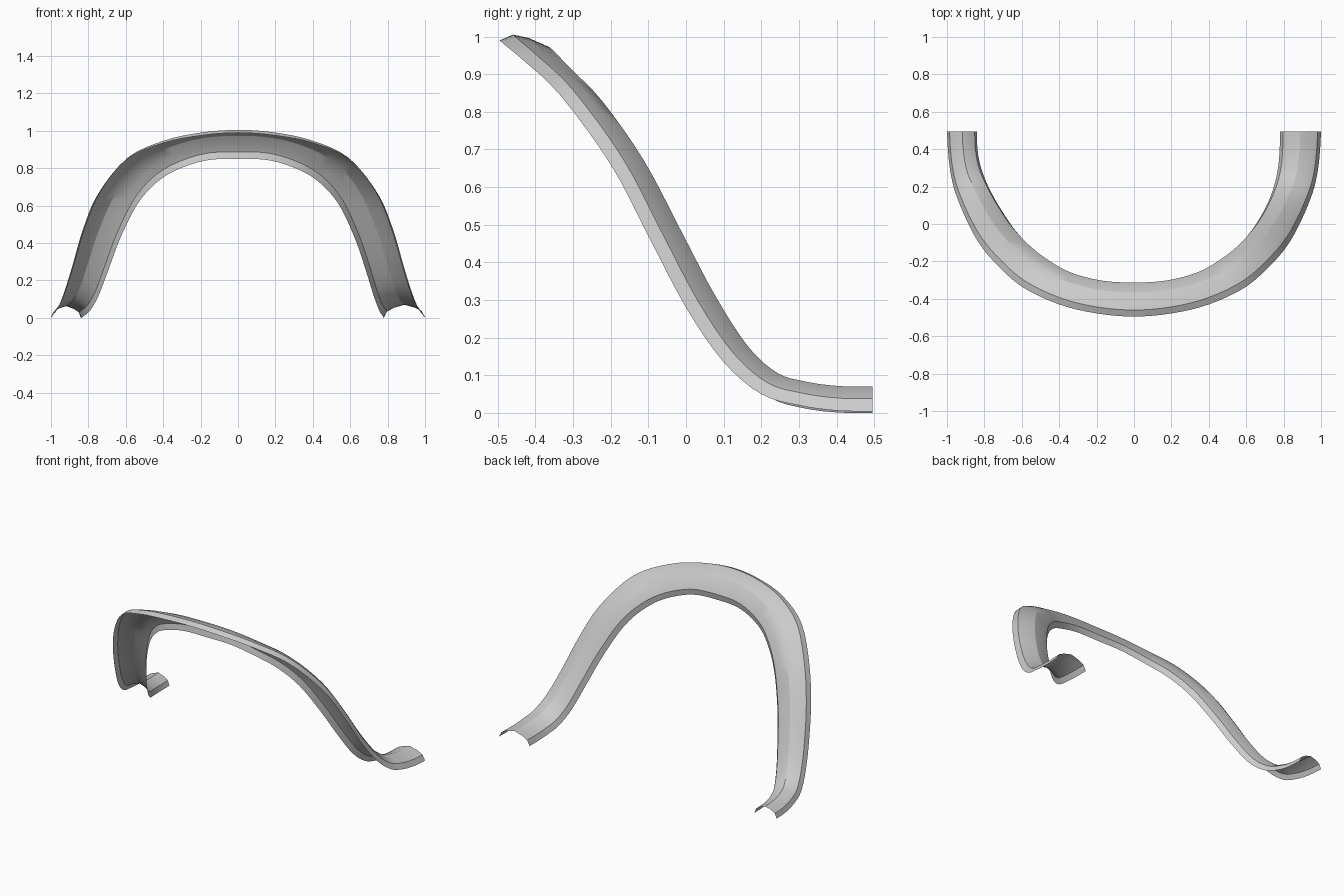
import bpy
from mathutils import Vector

if "Cube" in bpy.data.objects:
    bpy.data.objects.remove(bpy.data.objects["Cube"])

# Half of the path, apex to end: outer rim, inner rim, inner x on the narrower left leg
STATIONS = [
    ((0, -.495, .99), (0, -.32, .85), 0),
    ((.2, -.478, .975), (.17, -.31, .842), .17),
    ((.4, -.43, .935), (.33, -.27, .79), .33),
    ((.6, -.335, .845), (.44, -.21, .72), .44),
    ((.75, -.2, .66), (.54, -.135, .605), .54),
    ((.83, -.1, .47), (.625, -.04, .425), .63),
    ((.885, 0, .28), (.68, .045, .265), .69),
    ((.93, .1, .135), (.725, .135, .12), .745),
    ((.965, .2, .05), (.755, .225, .04), .79),
    ((.985, .3, .02), (.772, .315, .012), .822),
    ((.995, .4, .006), (.779, .405, .001), .837),
    ((1, .495, .004), (.78, .495, 0), .84),
]
# Arched section: position across the strip, height fraction
PROFILE = [(0, 0), (.08, .5), (.25, .78), (.5, 1), (.75, .78), (.92, .5), (1, 0)]
STEPS = 4


def smooth(pts):
    """Catmull-Rom resampling through the points."""
    p = [2 * pts[0] - pts[1]] + pts + [2 * pts[-1] - pts[-2]]
    out = []
    for i in range(1, len(p) - 2):
        a, b, c, d = p[i - 1:i + 3]
        for k in range(STEPS):
            t = k / STEPS
            out.append(.5 * (2 * b + (c - a) * t + (2 * a - 5 * b + 4 * c - d) * t**2
                             + (3 * b - a - 3 * c + d) * t**3))
    return out + [pts[-1]]


# Rims from left end to right end
outer = [Vector((-a[0], a[1], a[2])) for a, b, x in STATIONS[:0:-1]] + [Vector(a) for a, b, x in STATIONS]
inner = [Vector((-x, b[1], b[2])) for a, b, x in STATIONS[:0:-1]] + [Vector(b) for a, b, x in STATIONS]
outer, inner = smooth(outer), smooth(inner)
mid = [(a + b) / 2 for a, b in zip(outer, inner)]

# Sweep the arched section between the rims
verts, faces = [], []
n, m = len(mid), len(PROFILE)
for i, (a, b) in enumerate(zip(outer, inner)):
    tangent = mid[min(i + 1, n - 1)] - mid[max(i - 1, 0)]
    up = tangent.cross(b - a).normalized()
    height = .061 + .007 * min(1, 2 * i / n)
    verts += [a.lerp(b, s) + up * h * height for s, h in PROFILE]
for i in range(n - 1):
    for j in range(m - 1):
        k = i * m + j
        faces.append((k, k + m, k + m + 1, k + 1))

mesh = bpy.data.meshes.new("curved_band")
mesh.from_pydata(verts, [], faces)
band = bpy.data.objects.new("curved_band", mesh)
bpy.context.collection.objects.link(band)
bpy.context.view_layer.objects.active = band
band.select_set(True)
bpy.ops.object.shade_smooth_by_angle(angle=.5)
